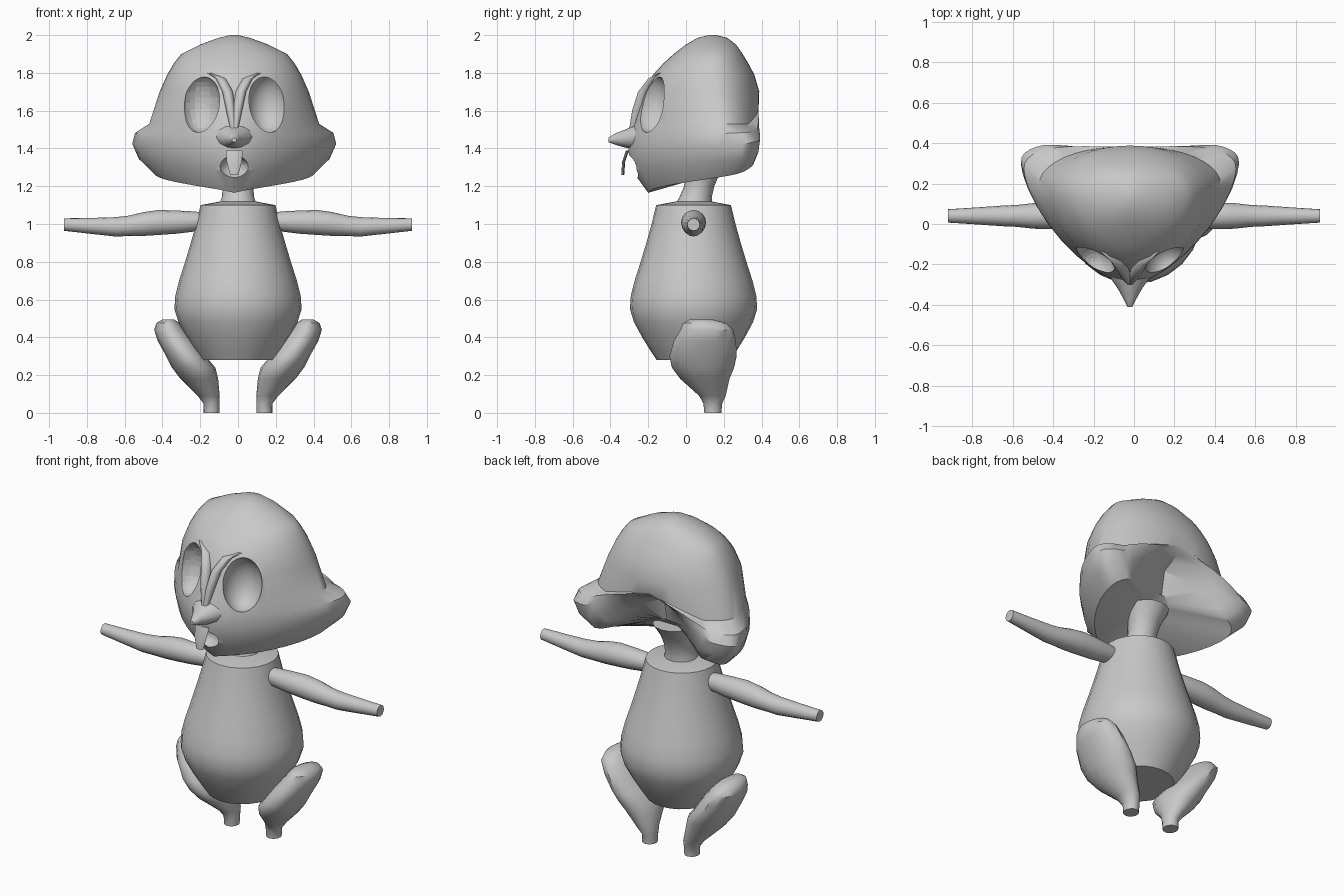
import bpy, bmesh, math
from mathutils import Vector

if "Cube" in bpy.data.objects:
    bpy.data.objects.remove(bpy.data.objects["Cube"])

grey = bpy.data.materials.new("plain grey")
grey.diffuse_color = (0.58, 0.58, 0.58, 1)
grey.use_nodes = True
grey.node_tree.nodes["Principled BSDF"].inputs["Base Color"].default_value = grey.diffuse_color
HX = -0.02   # the head sits slightly off centre


def loft(name, rings, angle=40):
    """Skin a stack of equal-sized point rings and cap both ends."""
    bm = bmesh.new()
    rows = [[bm.verts.new(p) for p in r] for r in rings]
    n = len(rows[0])
    for a, b in zip(rows, rows[1:]):
        for i in range(n):
            j = (i + 1) % n
            bm.faces.new((a[i], a[j], b[j], b[i]))
    bm.faces.new(rows[0][::-1])
    bm.faces.new(rows[-1])
    bmesh.ops.recalc_face_normals(bm, faces=bm.faces)
    me = bpy.data.meshes.new(name)
    bm.to_mesh(me)
    bm.free()
    me.materials.append(grey)
    ob = bpy.data.objects.new(name, me)
    bpy.context.collection.objects.link(ob)
    smooth(ob, angle)
    return ob


def smooth(ob, angle=40):
    bpy.ops.object.select_all(action='DESELECT')
    ob.select_set(True)
    bpy.context.view_layer.objects.active = ob
    bpy.ops.object.shade_smooth_by_angle(angle=math.radians(angle))


def oval(c, ru, rv, u=Vector((1, 0, 0)), v=Vector((0, 1, 0)), n=16):
    return [Vector(c) + u * ru * math.cos(2 * math.pi * i / n)
            + v * rv * math.sin(2 * math.pi * i / n) for i in range(n)]


X, Y, Z = Vector((1, 0, 0)), Vector((0, 1, 0)), Vector((0, 0, 1))

# pear-shaped body
body = [(.28, .195), (.34, .235), (.40, .272), (.48, .315), (.55, .337), (.62, .332),
        (.70, .312), (.80, .28), (.90, .25), (1.0, .222), (1.10, .198), (1.12, .09)]
loft("body", [oval((0, .04, z), r, r, n=24) for z, r in body])

# neck, leaning back a little and widening into the head
neck = [(1.10, .04, .10), (1.14, .05, .086), (1.20, .07, .08), (1.26, .085, .09), (1.34, .11, .12)]
loft("neck", [oval((0, y, z), r, r) for z, y, r in neck])

arm = [(.17, 1.015, .045), (.24, 1.013, .054), (.32, 1.01, .061), (.42, 1.008, .066), (.50, 1.0, .063),
       (.58, .99, .054), (.65, .985, .051), (.78, .99, .042), (.92, .997, .033)]
leg = [(0, .14, .042, .142, .045), (.05, .14, .043, .142, .05), (.09, .155, .058, .14, .07),
       (.18, .205, .1, .10, .13), (.24, .235, .115, .09, .165), (.30, .275, .105, .09, .178),
       (.38, .325, .1, .10, .165), (.44, .36, .084, .11, .14), (.475, .37, .062, .10, .115),
       (.495, .37, .03, .08, .06)]
for s, side in ((-1, "left"), (1, "right")):
    loft("arm_" + side, [oval((s * x, .04, z), r, r, Y, Z) for x, z, r in arm])
    loft("leg_" + side, [oval((s * cx, cy, z), rx, ry) for z, cx, rx, cy, ry in leg])

# head: rings from below the chin to the crown
N = 40


def head_point(i, yf, w, yw, yb, nf, nb, dent):
    """Point on a ring: pointed front, boxier back, optional hollow at the back."""
    a = 2 * math.pi * i / N
    sn, cs = math.sin(a), math.cos(a)
    e = 2 / (nf if cs > 0 else nb)
    x = math.copysign(abs(sn) ** e, sn) * w
    y = yw + ((yf if cs > 0 else yb) - yw) * abs(cs) ** e
    if cs < 0:
        y -= dent * max(0, 1 - abs(x) / (.8 * w))
    return x + HX, y


def rim_height(i):
    s = min(i, N - i) / (N / 2)          # 0 at the front, 1 at the back
    return 1.165 + .2 * s + .7 * max(0, s - .75)


def brim_height(i):
    s = min(i, N - i) / (N / 2)
    return 1.53 + .4 * max(0, s - .75)


lower = [(0, -.20, .42, .27, .385, 1.6, 2.8, .15), (.3, -.28, .505, .30, .41, 1.55, 2.8, .12),
         (.6, -.305, .54, .30, .42, 1.5, 2.8, .08), (.82, -.30, .525, .27, .405, 1.5, 2.6, .03),
         (1, -.275, .45, .19, .385, 1.6, 2.1, 0)]
upper = [(1.70, -.22, .395, .16, .388, 1.85, 2, 0),
         (1.79, -.175, .355, .15, .362, 1.9, 2, 0), (1.85, -.12, .32, .15, .33, 2, 2, 0),
         (1.90, -.065, .28, .15, .30, 2, 2, 0), (1.95, 0, .18, .14, .265, 2, 2, 0),
         (1.985, .06, .085, .14, .22, 2, 2, 0), (2.0, .12, .02, .14, .16, 2, 2, 0)]
# the underside closes around the neck, sloping up to the back
rings = [[(HX + .11 * math.sin(2 * math.pi * i / N), .10 - .11 * math.cos(2 * math.pi * i / N),
           1.31 - .09 * math.cos(2 * math.pi * i / N)) for i in range(N)]]
for t, *p in lower:
    rings.append([(*head_point(i, *p), rim_height(i) * (1 - t) + brim_height(i) * t) for i in range(N)])
for z, *p in upper:
    rings.append([(*head_point(i, *p), z) for i in range(N)])
head = loft("head", rings)


def carve(target, c, size):
    """Cut an ellipsoid out of the target."""
    bpy.ops.mesh.primitive_uv_sphere_add(segments=24, ring_count=16, location=c)
    cut = bpy.context.object
    cut.scale = size
    cut.data.materials.append(grey)
    cut.hide_render = True
    bpy.ops.object.shade_smooth()
    bpy.context.view_layer.update()
    m = target.modifiers.new("carve", 'BOOLEAN')
    m.operation, m.solver, m.object = 'DIFFERENCE', 'EXACT', cut
    bpy.context.view_layer.objects.active = target
    bpy.ops.object.modifier_apply(modifier=m.name)
    bpy.data.objects.remove(cut)


# eye sockets and open mouth
for s in (-1, 1):
    carve(head, (HX + s * .18, -.19, 1.64), (.108, .115, .158))
carve(head, (HX, -.29, 1.30), (.08, .08, .06))
smooth(head, 35)

# beak-like nose with a broad base blending into the face
nose = [(-.20, 1.47, .13, .09), (-.27, 1.46, .095, .065), (-.32, 1.452, .06, .048),
        (-.37, 1.45, .032, .032), (-.41, 1.445, .012, .012)]
loft("nose", [oval((HX, y, z), rx, rz, X, Z, 12) for y, z, rx, rz in nose])

# brow folds running from the nose bridge up over each eye
fold = [(.004, -.283, 1.50, .016), (.018, -.258, 1.60, .024), (.035, -.222, 1.70, .028),
        (.07, -.168, 1.77, .028), (.13, -.128, 1.80, .016)]
for s, side in ((-1, "left"), (1, "right")):
    loft("brow_fold_" + side, [oval((HX + s * x, y, z), r, r * 1.2, n=10) for x, y, z, r in fold], 60)

# front teeth hanging under the nose
teeth = [(1.39, -.31, .045), (1.33, -.33, .04), (1.26, -.335, .022)]
loft("front_teeth", [oval((HX, y, z), r, .008, n=8) for z, y, r in teeth])
